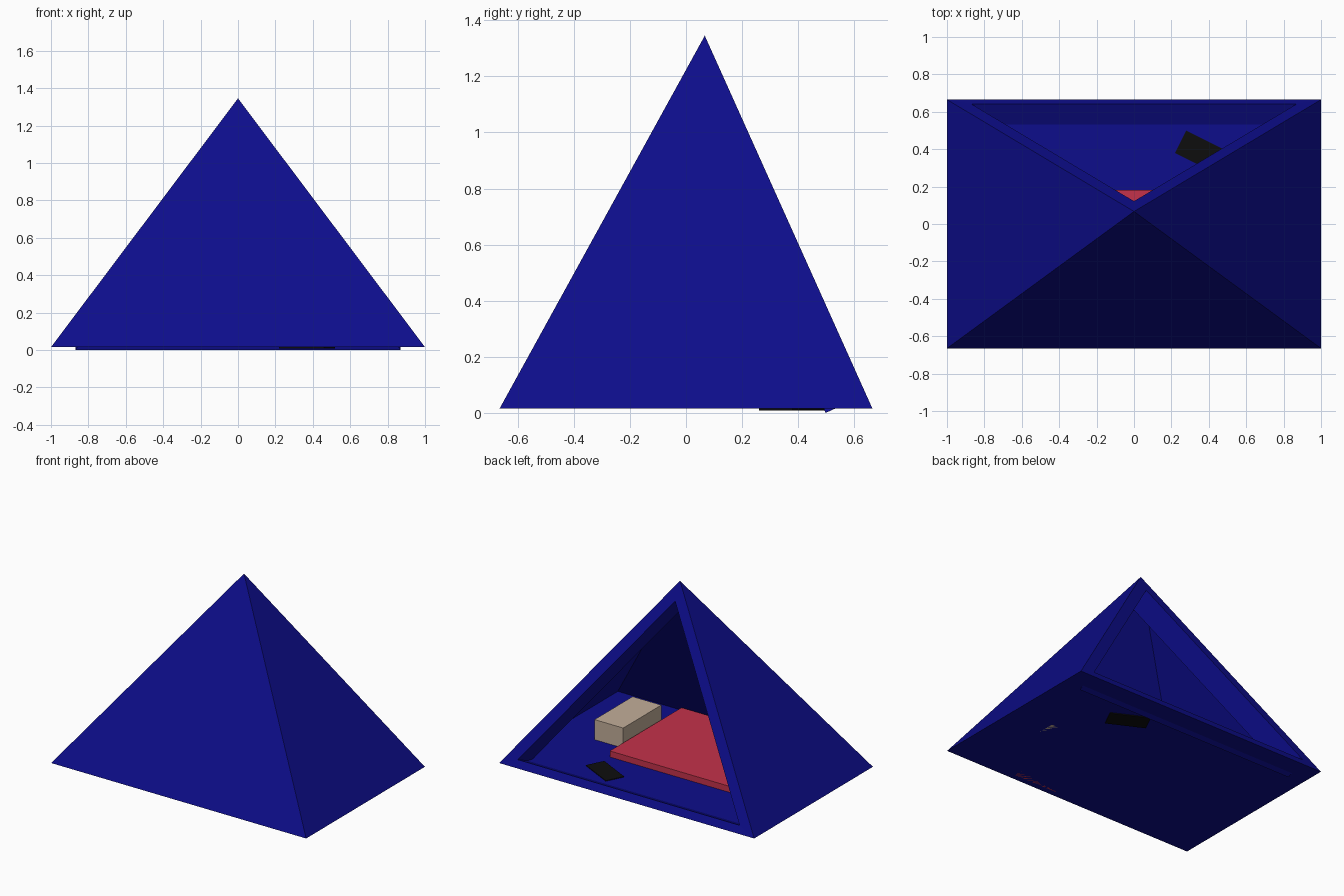
import bpy, bmesh, math
from mathutils import Vector, Matrix

if "Cube" in bpy.data.objects:
    bpy.data.objects.remove(bpy.data.objects["Cube"])


def material(name, rgb):
    m = bpy.data.materials.new(name)
    m.diffuse_color = (*rgb, 1)
    m.use_nodes = True
    m.node_tree.nodes["Principled BSDF"].inputs["Base Color"].default_value = m.diffuse_color
    return m


def finish(bm, name, mat):
    me = bpy.data.meshes.new(name)
    bm.to_mesh(me)
    bm.free()
    me.materials.append(mat)
    ob = bpy.data.objects.new(name, me)
    bpy.context.collection.objects.link(ob)
    return ob


def box(name, lo, hi, mat):
    lo, hi = Vector(lo), Vector(hi)
    bm = bmesh.new()
    bmesh.ops.create_cube(bm, size=1, matrix=Matrix.Diagonal((*(hi - lo), 1)))
    ob = finish(bm, name, mat)
    ob.location = (lo + hi) / 2
    return ob


blue = material("tent_blue", (0.004, 0.004, 0.26))
red = material("mat_red", (0.55, 0.032, 0.07))
tan = material("box_tan", (0.54, 0.42, 0.32))
black = material("gadget_black", (0.004, 0.004, 0.004))

FLOOR, W, D = 0.015, 1.0, 0.665

# Tent shell: off-centre pyramid with floor and an open, framed back
bm = bmesh.new()
fl, fr, br, bl = [bm.verts.new((x, y, FLOOR)) for x, y in
                  ((-W, -D), (W, -D), (W, D), (-W, D))]
apex = bm.verts.new((0, 0.067, 1.345))
for f in ((fl, fr, apex), (fr, br, apex), (bl, fl, apex), (bl, br, fr, fl)):
    bm.faces.new(f)

# Door frame: inset triangle, then a rim running inward along the face normal
outer = [br, bl, apex]
inner = [bm.verts.new(p) for p in
         ((0.87, 0.642, 0.065), (-0.87, 0.642, 0.065), (0, 0.122, 1.222))]
inward = Vector((0, -0.144, -0.065))
deep = [bm.verts.new(v.co + inward) for v in inner]
for a, b in ((outer, inner), (inner, deep)):
    for i in range(3):
        j = (i + 1) % 3
        bm.faces.new((a[i], a[j], b[j], b[i]))
bmesh.ops.recalc_face_normals(bm, faces=bm.faces)
finish(bm, "tent_shell", blue)

# Contents on the floor
box("sleeping_mat", (-0.70, -0.622, FLOOR), (0.47, 0.182, 0.058), red)
box("storage_box", (0.477, -0.405, FLOOR), (0.702, 0.022, 0.157), tan)
gadget = box("handheld_gadget", (0.235, 0.313, 0.009), (0.503, 0.447, 0.02), black)
gadget.rotation_euler.z = math.atan2(-0.096, 0.192)
